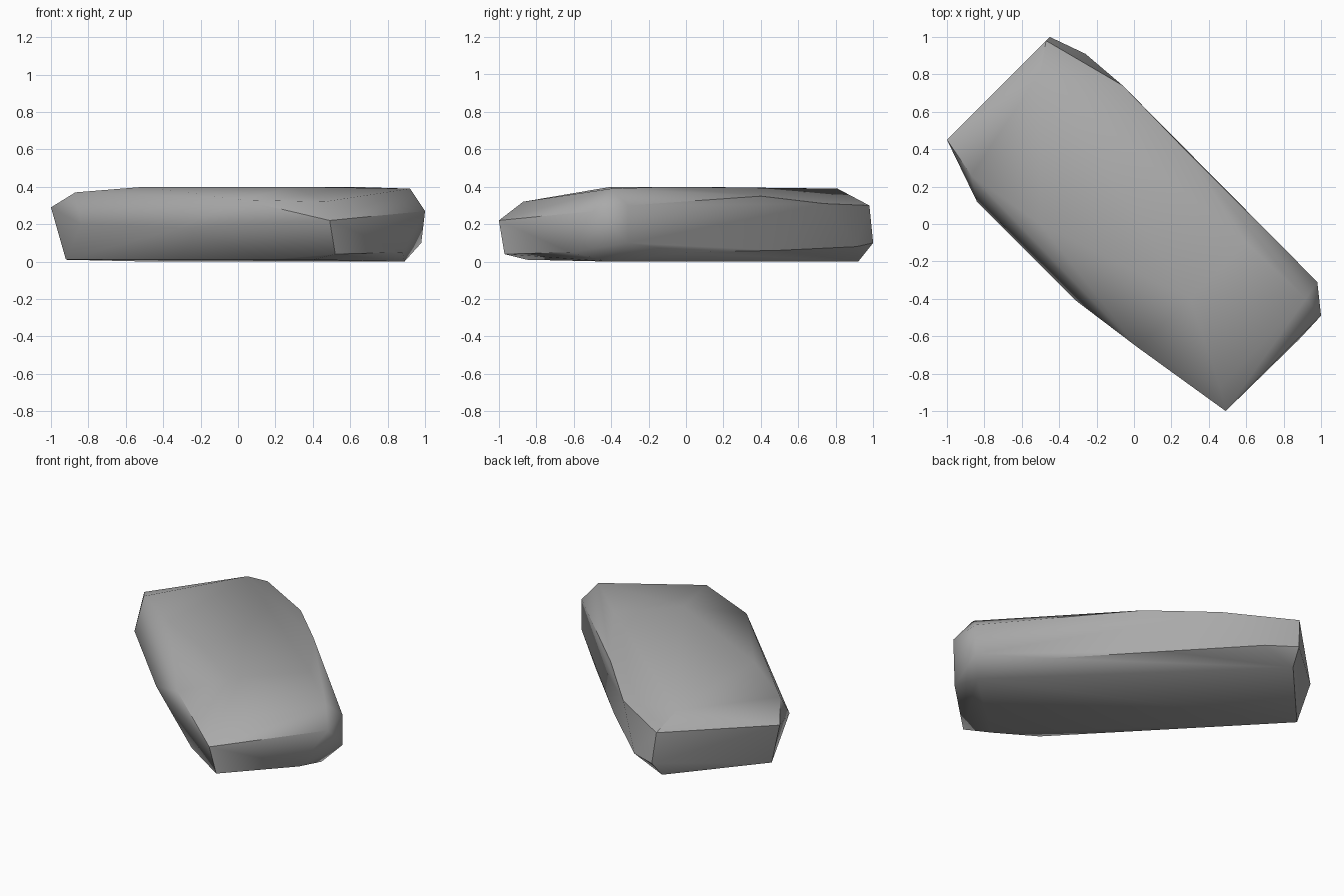
import bpy
import bmesh
import math
from mathutils import Vector

default_cube = bpy.data.objects.get("Cube")
if default_cube:
    bpy.data.objects.remove(default_cube, do_unlink=True)


def make_material(name, colour):
    material = bpy.data.materials.new(name)
    material.use_nodes = True
    material.diffuse_color = colour
    shader = material.node_tree.nodes["Principled BSDF"]
    shader.inputs["Base Color"].default_value = colour
    shader.inputs["Roughness"].default_value = 0.9
    return material


def hull_object(name, outlines, material):
    """Wrap a chipped block around a stack of rough outlines."""
    mesh = bpy.data.meshes.new(name)
    bm = bmesh.new()
    for outline in outlines:
        for point in outline:
            bm.verts.new(Vector(point))
    result = bmesh.ops.convex_hull(bm, input=bm.verts)
    leftover = set(result["geom_interior"]) | set(result["geom_unused"])
    spare = [item for item in leftover if isinstance(item, bmesh.types.BMVert)]
    bmesh.ops.delete(bm, geom=spare, context="VERTS")
    # Merge nearly coplanar triangles into broad stone facets
    bmesh.ops.dissolve_limit(bm, angle_limit=math.radians(1),
                             verts=bm.verts, edges=bm.edges)
    bmesh.ops.recalc_face_normals(bm, faces=bm.faces)
    bm.to_mesh(mesh)
    bm.free()
    mesh.materials.append(material)
    rock = bpy.data.objects.new(name, mesh)
    bpy.context.collection.objects.link(rock)
    return rock


# Flat underside
underside = [(.89, -.4, 0), (.4, -.85, .01), (.15, -.7, .01),
             (-.92, .42, .01), (-.47, .92, 0)]

# Chipped lower edge
lower_edge = [(.52, -.97, .04), (.88, -.62, .05), (.98, -.31, .1),
              (.66, 0, .05), (.18, .49, .06), (-.26, .91, .08),
              (-.45, 1, .1)]

# Widest outline around the sides
waist = [(.49, -1, .22), (1, -.49, .27), (.98, -.31, .3),
         (-.06, .74, .31), (-.47, .98, .3), (-1, .45, .29),
         (-.84, .12, .2), (-.31, -.41, .18)]

# Gently domed top
crown = [(.02, -.66, .33), (.46, -.87, .32), (.92, -.4, .39),
         (.27, .4, .35), (.6, -.1, .4), (.3, -.4, .4),
         (-.5, .81, .39), (-.5, 0, .4), (-.87, .26, .37)]

stone = make_material("grey stone", (.4, .4, .4, 1))
slab = hull_object("rock_slab", [underside, lower_edge, waist, crown], stone)

# Soft shading over shallow facets, crisp chipped edges
bpy.ops.object.select_all(action="DESELECT")
slab.select_set(True)
bpy.context.view_layer.objects.active = slab
bpy.ops.object.shade_smooth_by_angle(angle=math.radians(42))
